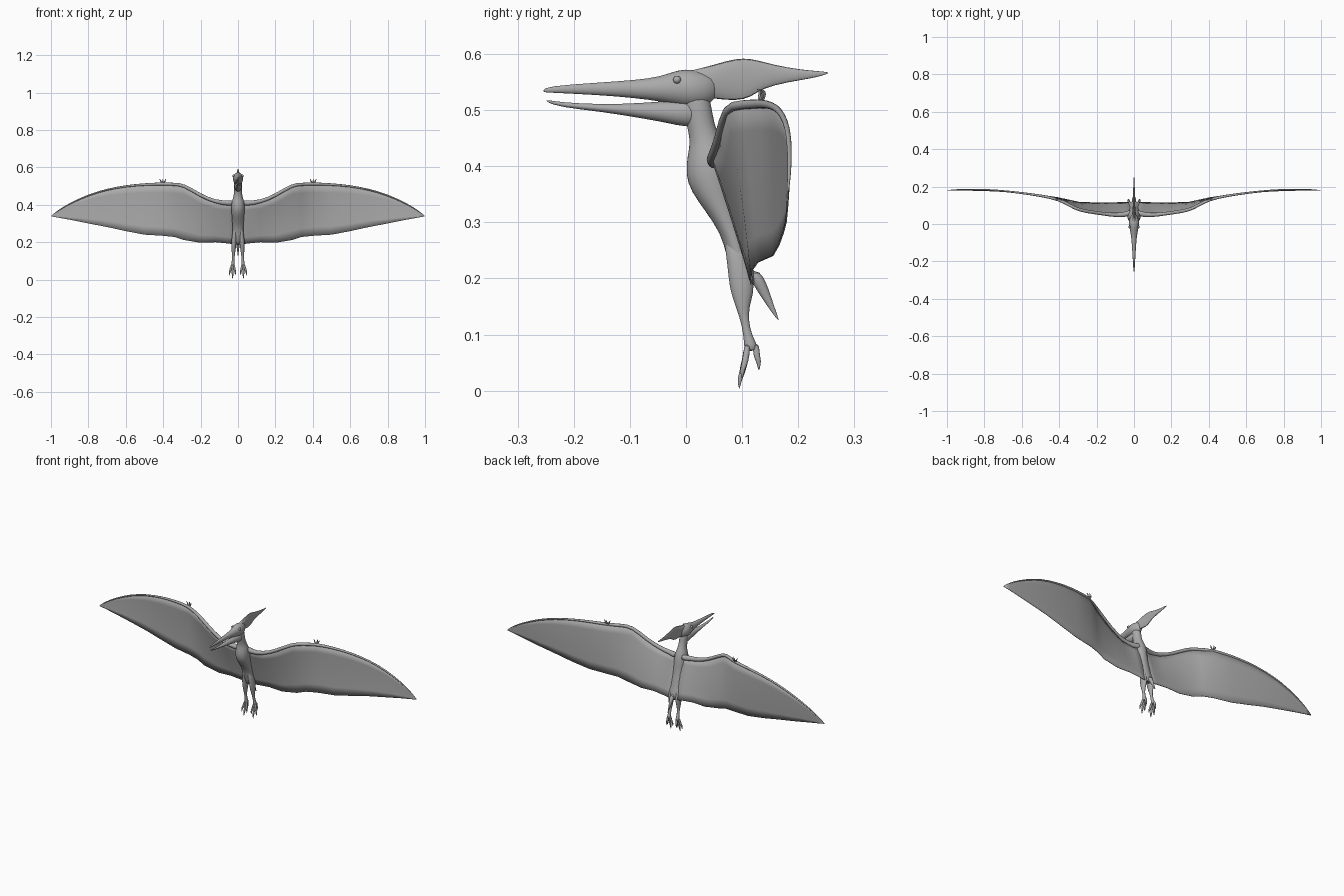
import bpy, bmesh, math
from mathutils import Vector

grey = bpy.data.materials.new("plain grey")
grey.diffuse_color = (0.40, 0.40, 0.40, 1)


def finish(name, bm, mirror=False, subsurf=0, thick=0, angle=50):
    """Turn a bmesh into a smooth, optionally mirrored object."""
    bmesh.ops.recalc_face_normals(bm, faces=bm.faces)
    me = bpy.data.meshes.new(name)
    bm.to_mesh(me)
    bm.free()
    me.materials.append(grey)
    ob = bpy.data.objects.new(name, me)
    bpy.context.collection.objects.link(ob)
    if thick:
        m = ob.modifiers.new("thickness", 'SOLIDIFY')
        m.thickness, m.offset = thick, 0
    if subsurf:
        m = ob.modifiers.new("round", 'SUBSURF')
        m.levels = m.render_levels = subsurf
    if mirror:
        m = ob.modifiers.new("mirror", 'MIRROR')
        m.use_mirror_merge = False
    bpy.context.view_layer.objects.active = ob
    ob.select_set(True)
    bpy.ops.object.shade_smooth_by_angle(angle=math.radians(angle))
    ob.select_set(False)
    return ob


def loft(name, rings, sides=12, mirror=False, subsurf=1):
    """Skin elliptical rings given as (centre, half axis, half axis)."""
    bm = bmesh.new()
    loops = []
    for c, u, v in rings:
        loops.append([bm.verts.new(Vector(c) + Vector(u) * math.cos(a) + Vector(v) * math.sin(a))
                      for a in (2 * math.pi * i / sides for i in range(sides))])
    for a, b in zip(loops, loops[1:]):
        for i in range(sides):
            j = (i + 1) % sides
            bm.faces.new((a[i], a[j], b[j], b[i]))
    bm.faces.new(loops[0])
    bm.faces.new(loops[-1])
    return finish(name, bm, mirror, subsurf)


def upright(name, secs, x=0, **kw):
    """Sections (z, front y, back y, half width, x shift)."""
    return loft(name, [((x + s, (f + b) / 2, z), (w, 0, 0), (0, (b - f) / 2, 0))
                       for z, f, b, w, s in secs], **kw)


def lengthwise(name, secs, **kw):
    """Sections (y, bottom z, top z, half width)."""
    return loft(name, [((0, y, (lo + hi) / 2), (w, 0, 0), (0, 0, (hi - lo) / 2))
                       for y, lo, hi, w in secs], **kw)


def tube(name, pts, radii, sides=8, **kw):
    """Round limb through points with a radius at each."""
    pts = [Vector(p) for p in pts]
    rings = []
    for i, p in enumerate(pts):
        d = (pts[min(i + 1, len(pts) - 1)] - pts[max(i - 1, 0)]).normalized()
        side = Vector((0, 1, 0)) if abs(d.y) < 0.8 else Vector((1, 0, 0))
        u = d.cross(side).normalized()
        rings.append((p, u * radii[i], d.cross(u) * radii[i]))
    return loft(name, rings, sides, mirror=True, **kw)


# Neck and torso
upright("body", [
    (0.545, -0.015, 0.035, 0.018, 0), (0.51, -0.006, 0.046, 0.022, 0),
    (0.475, 0.000, 0.050, 0.021, 0), (0.445, 0.008, 0.064, 0.023, 0),
    (0.42, 0.002, 0.078, 0.034, 0), (0.385, -0.002, 0.084, 0.037, 0),
    (0.355, 0.008, 0.088, 0.035, 0), (0.32, 0.034, 0.093, 0.032, 0),
    (0.28, 0.062, 0.103, 0.030, 0), (0.24, 0.072, 0.113, 0.031, 0),
    (0.205, 0.082, 0.124, 0.028, 0), (0.185, 0.100, 0.124, 0.012, 0)], sides=16)

# Skull with the upper beak
lengthwise("skull", [
    (-0.255, 0.532, 0.536, 0.001), (-0.245, 0.531, 0.543, 0.004),
    (-0.16, 0.527, 0.549, 0.008), (-0.09, 0.521, 0.554, 0.013),
    (-0.045, 0.515, 0.560, 0.019), (-0.015, 0.507, 0.573, 0.027),
    (0.012, 0.502, 0.574, 0.029), (0.035, 0.508, 0.566, 0.022),
    (0.055, 0.518, 0.560, 0.010)], sides=14)

# Lower jaw
lengthwise("lower_jaw", [
    (-0.25, 0.515, 0.519, 0.001), (-0.225, 0.505, 0.514, 0.005),
    (-0.15, 0.497, 0.510, 0.009), (-0.08, 0.485, 0.513, 0.014),
    (-0.035, 0.477, 0.517, 0.019), (0.0, 0.468, 0.520, 0.022),
    (0.03, 0.472, 0.520, 0.016)])

# Head crest, a thin blade
lengthwise("crest", [
    (-0.01, 0.535, 0.569, 0.012), (0.02, 0.525, 0.574, 0.014),
    (0.05, 0.518, 0.583, 0.011), (0.09, 0.514, 0.595, 0.007),
    (0.115, 0.520, 0.594, 0.006), (0.135, 0.537, 0.588, 0.006),
    (0.18, 0.549, 0.576, 0.005), (0.23, 0.557, 0.570, 0.003),
    (0.255, 0.565, 0.568, 0.001)], sides=10)

# Eyes
bm = bmesh.new()
bmesh.ops.create_uvsphere(bm, u_segments=12, v_segments=8, radius=0.007)
bmesh.ops.translate(bm, verts=bm.verts, vec=(0.023, -0.016, 0.554))
finish("eye", bm, mirror=True)

# Wing stations: x, leading y, leading z, trailing y, trailing z
wing = [(0.0, 0.065, 0.41, 0.118, 0.185), (0.05, 0.048, 0.408, 0.116, 0.193),
        (0.12, 0.048, 0.415, 0.114, 0.200), (0.20, 0.060, 0.448, 0.114, 0.197),
        (0.29, 0.072, 0.507, 0.116, 0.212), (0.34, 0.098, 0.509, 0.127, 0.228),
        (0.40, 0.132, 0.512, 0.140, 0.234), (0.50, 0.152, 0.509, 0.154, 0.240),
        (0.60, 0.166, 0.500, 0.165, 0.259), (0.70, 0.177, 0.482, 0.173, 0.281),
        (0.80, 0.184, 0.452, 0.178, 0.300), (0.90, 0.185, 0.406, 0.180, 0.320),
        (0.96, 0.183, 0.370, 0.181, 0.331), (0.998, 0.180, 0.341, 0.180, 0.338)]

# Wing membrane
bm = bmesh.new()
rows = []
for x, y0, z0, y1, z1 in wing:
    rows.append([])
    for k in range(7):
        t = k / 6
        bow = 0.006 * math.sin(math.pi * t) * min(1, x / 0.2) * (1 - x)
        rows[-1].append(bm.verts.new((x, y0 + (y1 - y0) * t + bow, z0 + (z1 - z0) * t)))
for a, b in zip(rows, rows[1:]):
    for k in range(6):
        bm.faces.new((a[k], a[k + 1], b[k + 1], b[k]))
finish("wing_membrane", bm, mirror=True, thick=0.003)

# Arm bones along the leading edge
arm_radius = [0.018, 0.015, 0.011, 0.010, 0.010, 0.009, 0.009, 0.007,
              0.006, 0.005, 0.005, 0.004, 0.003, 0.001]
tube("wing_arm", [(max(x, 0.012), y, z) for x, y, z, _, _ in wing], arm_radius)

# Three hooked claws at each wrist
for i, (dx, dy) in enumerate([(-0.014, -0.004), (0.0, 0.004), (0.013, 0.0)]):
    tube(f"wing_claw_{i + 1}", [
        (0.402 + dx * 0.3, 0.132, 0.512), (0.402 + dx * 0.8, 0.135 + dy, 0.525),
        (0.402 + dx, 0.137 + dy, 0.532), (0.404 + dx * 1.3, 0.130 + dy, 0.538)],
        [0.005, 0.004, 0.003, 0.0008], sides=6)

# Legs
upright("leg", [
    (0.27, 0.066, 0.100, 0.010, -0.006), (0.235, 0.072, 0.112, 0.014, -0.003),
    (0.20, 0.075, 0.121, 0.014, 0), (0.175, 0.079, 0.122, 0.013, 0.001),
    (0.15, 0.088, 0.113, 0.010, 0.002), (0.125, 0.097, 0.112, 0.007, 0.003),
    (0.10, 0.102, 0.117, 0.007, 0.004), (0.082, 0.103, 0.128, 0.010, 0.005),
    (0.070, 0.104, 0.126, 0.009, 0.005)], x=0.022, mirror=True)

# Toes: x offset and reach of each clawed tip
for i, (dx, y, z) in enumerate([(-0.013, 0.099, 0.022), (0.002, 0.095, 0.003),
                                (0.019, 0.100, 0.020), (0.003, 0.130, 0.035)]):
    y0 = 0.124 if y > 0.12 else 0.110
    tube(f"toe_{i + 1}", [
        (0.027 + dx * 0.2, y0, 0.086), (0.027 + dx * 0.7, y0 * 0.6 + y * 0.4, 0.5 * (z + 0.08)),
        (0.027 + dx, y, z + 0.018), (0.027 + dx, y, z)],
        [0.007, 0.006, 0.005, 0.0008], sides=8)

# Short pointed tail
lengthwise_tail = [(0.215, 0.108, 0.132, 0.014, 0), (0.19, 0.118, 0.145, 0.011, 0),
                   (0.165, 0.135, 0.153, 0.006, 0), (0.14, 0.152, 0.161, 0.003, 0),
                   (0.125, 0.164, 0.166, 0.001, 0)]
upright("tail", lengthwise_tail, sides=10)
